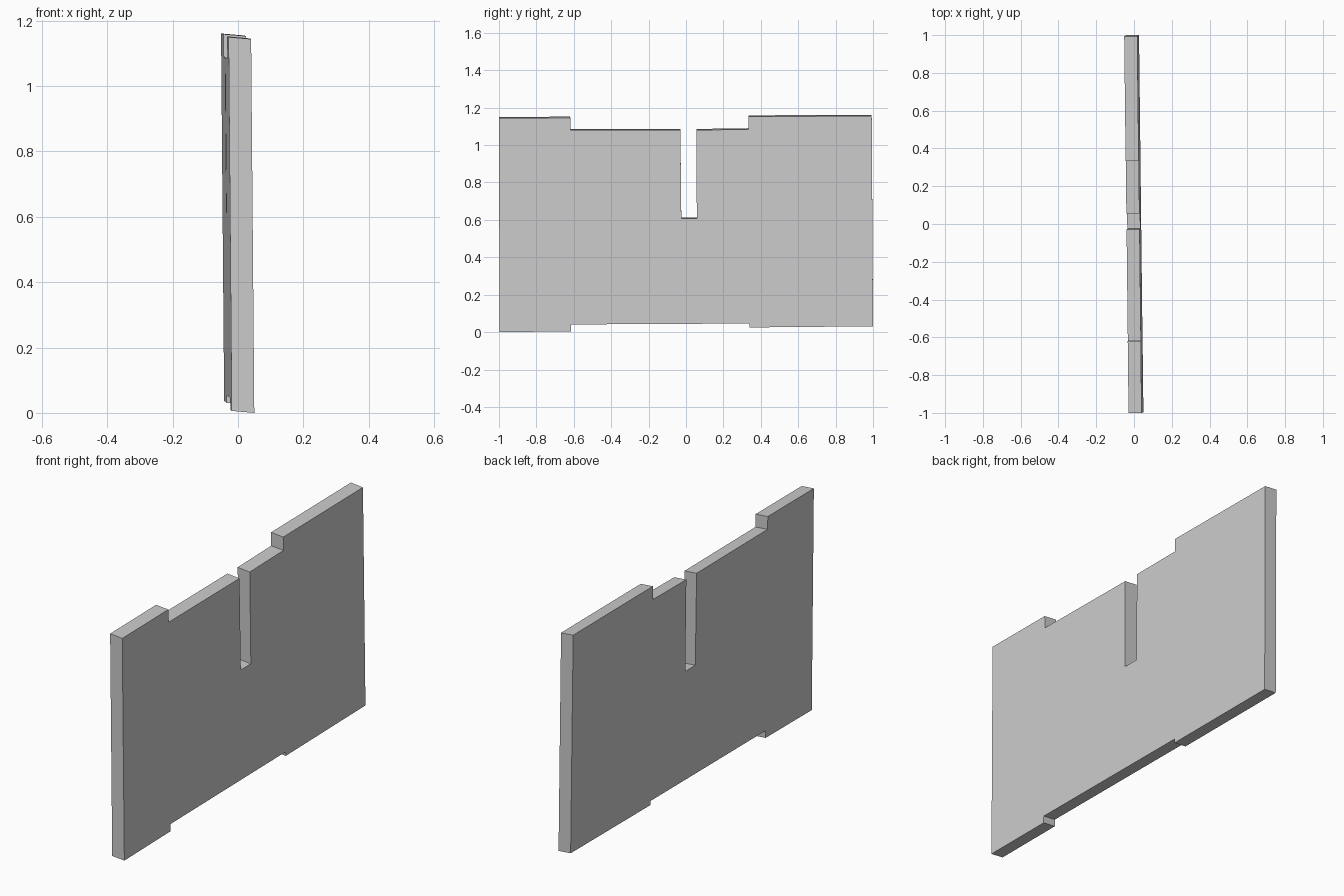
import bpy, bmesh

if "Cube" in bpy.data.objects:
    bpy.data.objects.remove(bpy.data.objects["Cube"])

# Panel colour
grey = bpy.data.materials.new("light grey")
grey.diffuse_color = (0.6, 0.6, 0.6, 1)
grey.use_nodes = True
grey.node_tree.nodes["Principled BSDF"].inputs["Base Color"].default_value = grey.diffuse_color

# Panel outline in the y-z plane: stepped edges and a slot from the top
outline = [
    (-0.997, 0.003), (-0.615, 0.007), (-0.615, 0.044), (0.34, 0.049),
    (0.34, 0.028), (1.0, 0.034), (0.993, 1.158), (0.333, 1.156),
    (0.333, 1.087), (0.055, 1.083), (0.058, 0.61), (-0.025, 0.61),
    (-0.03, 1.083), (-0.617, 1.083), (-0.619, 1.149), (-1.0, 1.147),
]
HALF = 0.0345


def lean(y, z):
    """Sideways offset of the slightly twisted, leaning sheet."""
    return -0.001 - 0.0115 * y - 0.0085 * (z - 0.58)


# Slotted panel: two outline caps joined by edge walls
bm = bmesh.new()
left, right = [[bm.verts.new((lean(y, z) + s * HALF, y, max(0, z - s * 0.003)))
                for y, z in outline] for s in (-1, 1)]
bm.faces.new(right)
bm.faces.new(left[::-1])
n = len(outline)
for i in range(n):
    j = (i + 1) % n
    bm.faces.new((left[i], left[j], right[j], right[i]))
bmesh.ops.recalc_face_normals(bm, faces=bm.faces)

mesh = bpy.data.meshes.new("slotted_panel")
bm.to_mesh(mesh)
bm.free()
mesh.materials.append(grey)
panel = bpy.data.objects.new("slotted_panel", mesh)
bpy.context.collection.objects.link(panel)
